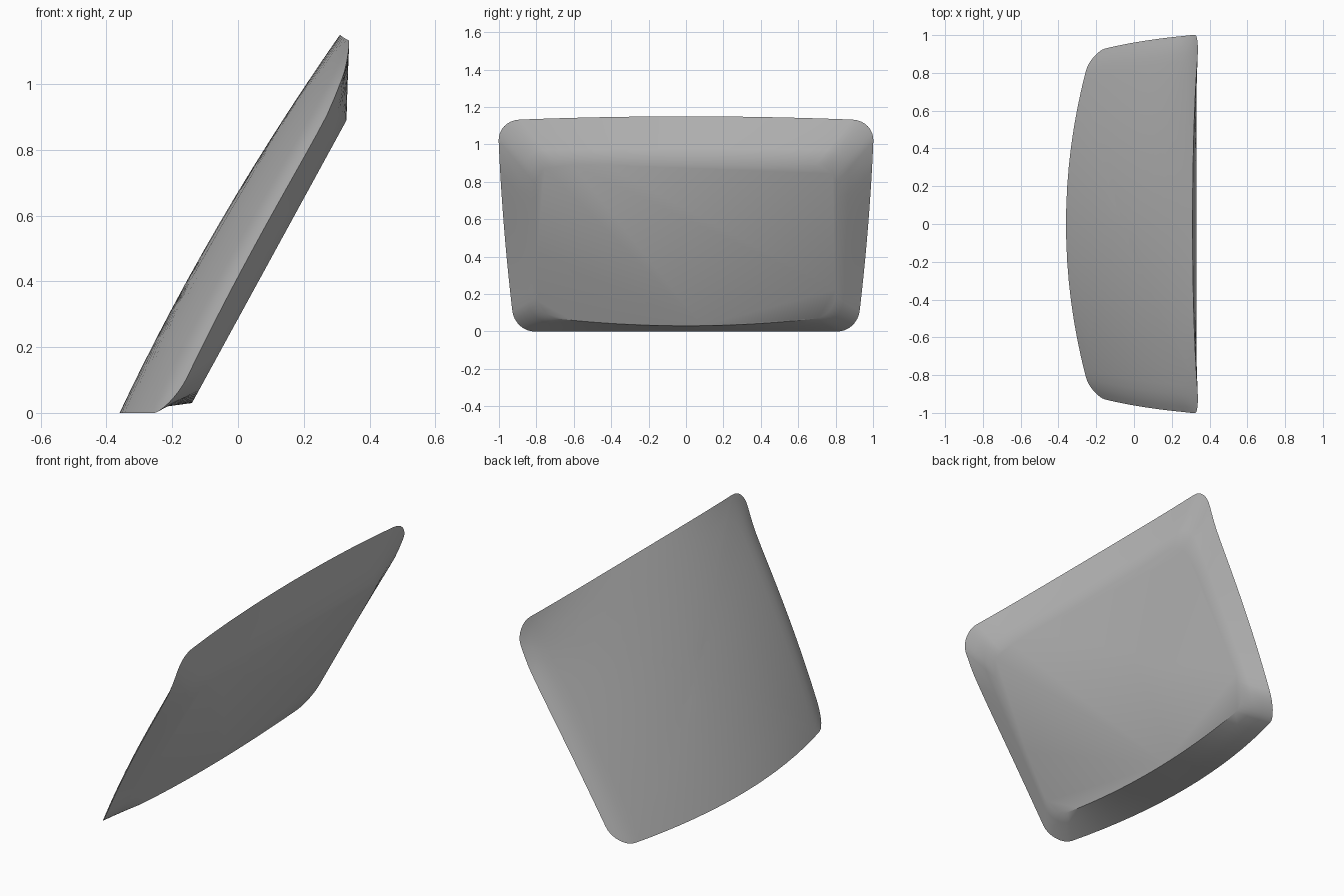
import bpy, bmesh, math

cube = bpy.data.objects.get("Cube")
if cube:
    bpy.data.objects.remove(cube, do_unlink=True)

EDGE, ARC = 16, 8


def rounded_loop(half_width, low, high, radius):
    """Rounded outline in (y, z); half_width(z), low(y), high(y) bend its sides."""
    z0, z1 = low(0), high(0)
    mid, tall = (z0 + z1) / 2, (z1 - z0) / 2
    wide = half_width(mid)
    pts = []
    centres = [(1, 1), (-1, 1), (-1, -1), (1, -1)]
    for i, (sy, sz) in enumerate(centres):
        cy, cz = sy * (wide - radius), sz * (tall - radius)
        for k in range(ARC + 1):
            a = (i + k / ARC) * math.pi / 2
            pts.append((cy + radius * math.cos(a), cz + radius * math.sin(a)))
        ny, nz = centres[(i + 1) % 4]
        ey, ez = ny * (wide - radius), nz * (tall - radius)
        a = (i + 1) * math.pi / 2
        for k in range(1, EDGE):
            t = k / EDGE
            pts.append((cy + (ey - cy) * t + radius * math.cos(a),
                        cz + (ez - cz) * t + radius * math.sin(a)))
    loop = []
    for y, z in pts:
        f = (z + tall) / (2 * tall)
        y *= half_width(mid + z) / wide
        loop.append((y, low(y) * (1 - f) + high(y) * f))
    return loop


def rim_width(z):
    return 0.915 + 0.125 * z - 0.04 * z * z


def outer_x(y, z):
    """Bowed, leaning outer skin that rolls back at its side edges."""
    f = z / 1.15
    centre = -0.36 + 0.67 * f - 0.13 * f * (1 - f)
    bend = 0.16 - 0.05 * z - 0.02 * z ** 8
    roll = max(0, (abs(y) / rim_width(z) - 0.88) / 0.12)
    return centre + bend * y * y + 0.02 * roll ** 2 * min(1, 4 * (1.15 - z))


def inner_x(y, z):
    """Flat leaning back panel."""
    return -0.14 + 0.5465 * (z - 0.03)


rim = rounded_loop(rim_width, lambda y: 0, lambda y: 1.15 - 0.022 * y * y, 0.11)
panel = rounded_loop(lambda z: 0.795 + 0.01 * z, lambda y: 0.03 + 0.08 * y * y,
                     lambda y: 0.89, 0.11)

bm = bmesh.new()


def add_ring(points):
    return [bm.verts.new(p) for p in points]


def bridge(a, b):
    for i in range(len(a)):
        j = (i + 1) % len(a)
        bm.faces.new((a[i], a[j], b[j], b[i]))


# Outer skin: shrinking rings from the rim to the middle
rim_ring = add_ring([(outer_x(y, z), y, z) for y, z in rim])
previous = rim_ring
for s in (0.97, 0.94, 0.9, 0.85, 0.75, 0.6, 0.45, 0.3, 0.15):
    ring = [(y * s, 0.575 + (z - 0.575) * s) for y, z in rim]
    current = add_ring([(outer_x(y, z), y, z) for y, z in ring])
    bridge(previous, current)
    previous = current
middle = bm.verts.new((outer_x(0, 0.575), 0, 0.575))
for i in range(len(previous)):
    bm.faces.new((previous[i], previous[(i + 1) % len(previous)], middle))

# Sloping border from the rim to the flat back panel
panel_points = [(inner_x(y, z), y, z) for y, z in panel]
previous = rim_ring
for t in (1 / 3, 2 / 3, 1):
    current = add_ring([v.co.lerp(p, t) for v, p in
                        zip(rim_ring, [bm.verts.new(q).co.copy() for q in panel_points])])
    bridge(previous, current)
    previous = current
bm.faces.new(previous)
bmesh.ops.delete(bm, geom=[v for v in bm.verts if not v.link_faces], context='VERTS')
bmesh.ops.recalc_face_normals(bm, faces=bm.faces)

mesh = bpy.data.meshes.new("curved_panel")
bm.to_mesh(mesh)
bm.free()
body = bpy.data.objects.new("curved_panel", mesh)
bpy.context.collection.objects.link(body)

# Plain grey finish
grey = bpy.data.materials.new("plain_grey")
grey.use_nodes = True
colour = (0.5, 0.5, 0.5, 1)
grey.diffuse_color = colour
grey.node_tree.nodes["Principled BSDF"].inputs["Base Color"].default_value = colour
mesh.materials.append(grey)

bpy.context.view_layer.objects.active = body
body.select_set(True)
bpy.ops.object.shade_smooth_by_angle(angle=math.radians(35))
